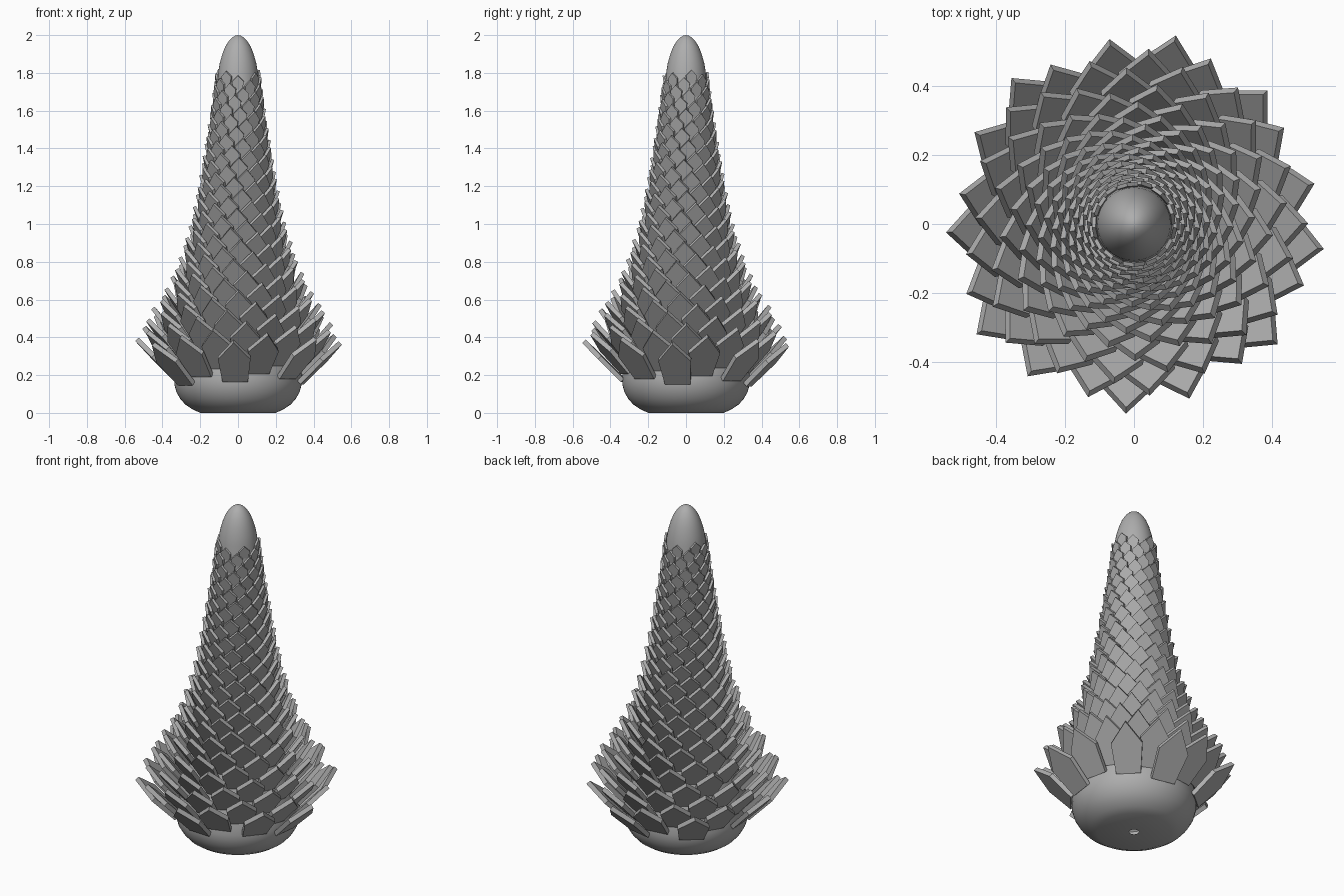
import bpy, bmesh, math
from mathutils import Vector

if "Cube" in bpy.data.objects:
    bpy.data.objects.remove(bpy.data.objects["Cube"])

grey = bpy.data.materials.new("grey")
grey.diffuse_color = (0.42, 0.42, 0.42, 1)
grey.use_nodes = True
grey.node_tree.nodes["Principled BSDF"].inputs["Base Color"].default_value = grey.diffuse_color


def finish(bm, name):
    bmesh.ops.recalc_face_normals(bm, faces=bm.faces)
    me = bpy.data.meshes.new(name)
    bm.to_mesh(me)
    bm.free()
    me.materials.append(grey)
    ob = bpy.data.objects.new(name, me)
    bpy.context.collection.objects.link(ob)
    return ob


def lerp_table(table, x):
    """Piecewise linear lookup in (x, value) pairs."""
    for (x0, v0), (x1, v1) in zip(table, table[1:]):
        if x <= x1:
            return v0 + (v1 - v0) * (x - x0) / (x1 - x0)
    return table[-1][1]


# Core: lathed outline as (height, radius), small open hole under the base
BOWL = [(0, 0.026), (0, 0.2), (0.02, 0.243), (0.045, 0.28), (0.075, 0.306), (0.11, 0.326)]
WALL = [(0.15, 0.337), (0.18, 0.338), (0.22, 0.335), (0.29, 0.322), (0.36, 0.302),
        (0.48, 0.262), (0.63, 0.226), (0.85, 0.188), (1.07, 0.163), (1.29, 0.145),
        (1.5, 0.127), (1.7, 0.113), (1.8, 0.105)]
DOME = [(1.85, 0.097), (1.9, 0.083), (1.94, 0.067), (1.97, 0.048), (1.988, 0.03),
        (1.997, 0.014), (2.0, 0)]
bm = bmesh.new()
verts = [bm.verts.new((r, 0, z)) for z, r in BOWL + WALL + DOME]
edges = [bm.edges.new(pair) for pair in zip(verts, verts[1:])]
bmesh.ops.spin(bm, geom=verts + edges, cent=(0, 0, 0), axis=(0, 0, 1),
               angle=math.tau, steps=64, use_merge=True)
bmesh.ops.remove_doubles(bm, verts=bm.verts, dist=0.0005)
core = finish(bm, "core")
bpy.context.view_layer.objects.active = core
core.select_set(True)
bpy.ops.object.shade_smooth_by_angle(angle=math.radians(30))

# Scales: pointed plates on a golden-angle spiral, flatter and smaller upwards
COUNT = 300
TIP_RADIUS = [(0, 0.55), (0.07, 0.5), (0.13, 0.455), (0.2, 0.385), (0.3, 0.315),
              (0.44, 0.25), (0.58, 0.207), (0.71, 0.175), (0.85, 0.143), (1, 0.114)]
# Plate outline: (across in half widths, along in lengths)
OUTLINE = [(-0.78, 0), (0.78, 0), (1, 0.58), (0, 1), (-1, 0.58)]

bm = bmesh.new()
for i in range(COUNT):
    t = i / (COUNT - 1)
    a = math.radians(77.5 + 137.508 * i)
    out = Vector((math.cos(a), math.sin(a), 0))
    side = Vector((-math.sin(a), math.cos(a), 0))
    zb = 0.15 + 1.6 * t
    base = out * (lerp_table(WALL, zb) - 0.004) + Vector((0, 0, zb))
    tip = out * lerp_table(TIP_RADIUS, t) + Vector((0, 0, 0.36 + 1.46 * t))
    along = tip - base
    normal = side.cross(along).normalized()
    half = 0.088 - 0.058 * t ** 0.8
    thick = 0.026 - 0.015 * t
    layers = []
    for k in (-0.5, 0.5):
        layers.append([bm.verts.new(base + side * u * half + along * v + normal * thick * k)
                       for u, v in OUTLINE])
    low, high = layers
    bm.faces.new(low)
    bm.faces.new(high[::-1])
    for j in range(5):
        n = (j + 1) % 5
        bm.faces.new((low[j], high[j], high[n], low[n]))
finish(bm, "scales")
